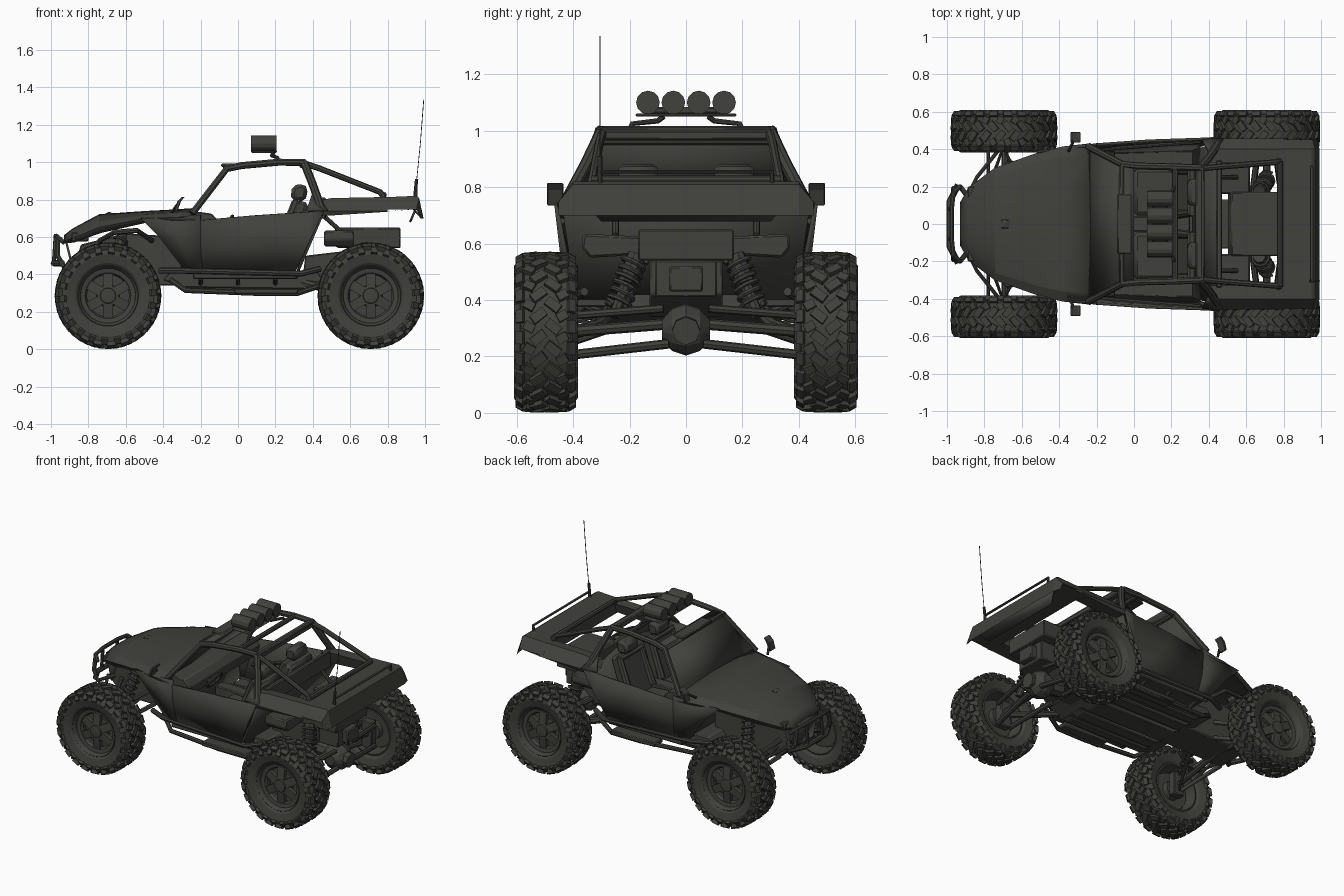
import bpy, bmesh, math
from mathutils import Matrix, Vector

mat = bpy.data.materials.new("dark olive grey")
mat.diffuse_color = (0.052, 0.052, 0.045, 1)


def finish(name, me, mirror=False, thick=0, bevel=0):
    me.materials.append(mat)
    ob = bpy.data.objects.new(name, me)
    bpy.context.collection.objects.link(ob)
    if mirror:
        m = ob.modifiers.new("mirror", 'MIRROR')
        m.use_axis = (False, True, False)
        m.merge_threshold = 0.0005
    if thick:
        s = ob.modifiers.new("thickness", 'SOLIDIFY')
        s.thickness, s.offset = thick, 0
    if bevel:
        b = ob.modifiers.new("bevel", 'BEVEL')
        b.width, b.segments = bevel, 1
    return ob


def mesh(name, verts, faces, **kw):
    bm = bmesh.new()
    vs = [bm.verts.new(v) for v in verts]
    for f in faces:
        bm.faces.new([vs[i] for i in f])
    bmesh.ops.remove_doubles(bm, verts=bm.verts, dist=0.0003)
    bmesh.ops.recalc_face_normals(bm, faces=bm.faces)
    me = bpy.data.meshes.new(name)
    bm.to_mesh(me)
    bm.free()
    return finish(name, me, **kw)


def grid(name, rows, **kw):
    n = len(rows[0])
    faces = [(i*n+j, i*n+j+1, (i+1)*n+j+1, (i+1)*n+j) for i in range(len(rows)-1) for j in range(n-1)]
    return mesh(name, [p for r in rows for p in r], faces, **kw)


def panel(name, pts, thick=0.012, mirror=True):
    return mesh(name, pts, [range(len(pts))], thick=thick, mirror=mirror)


def prism(name, prof, y0, y1, mirror=False, bevel=0.006):
    n = len(prof)
    v = [(x, y, z) for y in (y0, y1) for x, z in prof]
    f = [range(n), range(n, 2*n)] + [(i, (i+1) % n, n+(i+1) % n, n+i) for i in range(n)]
    return mesh(name, v, f, mirror=mirror, bevel=bevel)


def box(name, x0, x1, y0, y1, z0, z1, mirror=False, bevel=0.006):
    return prism(name, [(x0, z0), (x1, z0), (x1, z1), (x0, z1)], y0, y1, mirror, bevel)


def tube(name, pts, r, mirror=True, res=2, closed=False):
    cu = bpy.data.curves.new(name, 'CURVE')
    cu.dimensions, cu.bevel_depth, cu.bevel_resolution, cu.use_fill_caps = '3D', r, res, True
    sp = cu.splines.new('POLY')
    sp.points.add(len(pts)-1)
    for p, q in zip(sp.points, pts):
        p.co = (*q, 1)
    sp.use_cyclic_u = closed
    tmp = bpy.data.objects.new(name, cu)
    bpy.context.collection.objects.link(tmp)
    me = bpy.data.meshes.new_from_object(tmp.evaluated_get(bpy.context.evaluated_depsgraph_get()))
    bpy.data.objects.remove(tmp)
    me.materials.clear()
    return finish(name, me, mirror=mirror)


def shock(name, a, b, r):
    a, b = Vector(a), Vector(b)
    d = b-a
    u = d.orthogonal().normalized()
    w = d.normalized().cross(u)
    tube(name+"_rod", [a, b], r*0.5)
    tube(name+"_reservoir", [a+d*0.55, b], r*0.8)
    tube(name+"_spring", [a+d*(0.15+0.8*i/70)+(u*math.cos(i*0.6)+w*math.sin(i*0.6))*r for i in range(71)], 0.009, res=1)


# wheels: tyre, tread blocks, rim and spokes, shared by four corners
def lathe(name, prof, n=40):
    return grid(name, [[(r*math.sin(a), y, r*math.cos(a)) for y, r in prof]
                       for a in (2*math.pi*i/n for i in range(n+1))])


parts = [lathe("tyre", [(-.075, .150), (-.095, .175), (-.107, .22), (-.100, .252), (-.08, .266), (0, .27),
                        (.08, .266), (.100, .252), (.107, .22), (.095, .175), (.075, .150)]),
         lathe("rim", [(-.08, .165), (-.085, .150), (.03, .140), (.075, .150), (.088, .160), (.08, .168)]),
         lathe("rim_ring", [(.06, .150), (.055, .122), (.035, .112), (.03, .150)]),
         lathe("hub", [(-.06, 0), (-.06, .06), (.03, .065), (.05, .045), (.07, .04), (.075, .0)], 16),
         lathe("brake_disc", [(-.02, 0), (-.02, .125), (-.005, .125), (-.005, 0)], 28)]


def blocks(name, mats):
    bm = bmesh.new()
    for m in mats:
        bmesh.ops.create_cube(bm, size=1, matrix=m)
    me = bpy.data.meshes.new(name)
    bm.to_mesh(me)
    bm.free()
    parts.append(finish(name, me))


T, R, D = Matrix.Translation, Matrix.Rotation, Matrix.Diagonal
tread, spokes = [], []
for i in range(22):
    for s in (-1, 1):
        a = 2*math.pi*(i+0.25*s)/22
        ry = R(a, 4, 'Y')
        tread.append(ry @ T((0, s*.027, .270)) @ R(s*.65, 4, 'Z') @ D((.034, .058, .028, 1)))
        tread.append(R(a+.14, 4, 'Y') @ T((0, s*.062, .270)) @ R(-s*.5, 4, 'Z') @ D((.032, .040, .024, 1)))
        tread.append(ry @ T((0, s*.092, .258)) @ R(-s*.5, 4, 'X') @ D((.046, .030, .034, 1)))
        tread.append(R(a+.14, 4, 'Y') @ T((0, s*.102, .242)) @ R(-s*.9, 4, 'X') @ D((.034, .036, .016, 1)))
for i in range(6):
    spokes.append(R(math.pi*i/3, 4, 'Y') @ T((0, .04, .09)) @ R(.12, 4, 'X') @ D((.052, .028, .115, 1)))
blocks("tread_blocks", tread)
blocks("spokes", spokes)
for x in (-.695, .710):
    for s in (1, -1):
        for p in parts:
            o = p if (x < 0 and s == 1) else p.copy()
            if o is not p:
                bpy.context.collection.objects.link(o)
            o.location = (x, s*.497, .286)
            o.scale = (1, .95, 1)
            o.rotation_euler = (0, 0, 0 if s == 1 else math.pi)

# hood
rows = []
for x, zc, ze, zb, w in [(-.925, .605, .59, .57, .11), (-.88, .64, .61, .575, .19), (-.74, .715, .675, .625, .295),
                         (-.50, .732, .712, .68, .38), (-.38, .738, .722, .68, .408), (-.23, .748, .735, .67, .425)]:
    rows.append([(x, 0, zc), (x, w*.5, zc-.004), (x, w*.88, ze), (x, w, (ze+zb)/2), (x+.01, w*.97, zb)])
grid("hood", rows, mirror=True, thick=.014)
prism("hood_scoop", [(-.74, .71), (-.69, .735), (-.65, .72)], -.025, .025)
panel("grille", [(-.925, -.11, .60), (-.925, .11, .60), (-.88, .12, .42), (-.88, -.12, .42)], mirror=False)
box("headlight", -.89, -.80, .10, .20, .575, .625, True)
# front fender behind the wheel, and cowl
grid("front_fender", [[(-.52, .385, .70), (-.35, .405, .705), (-.20, .425, .72)],
                      [(-.42, .39, .60), (-.32, .405, .60), (-.20, .42, .57)],
                      [(-.29, .375, .43), (-.25, .38, .42), (-.19, .39, .42)]], mirror=True, thick=.014)
panel("firewall", [(-.30, 0, .72), (-.30, .39, .70), (-.25, .375, .42), (-.25, 0, .36)])
# doors and rear bulkhead
A, B, C, E = (-.20, .425, .69), (.08, .445, .715), (.38, .455, .735), (.46, .46, .74)
mesh("door", [A, B, C, E, (-.20, .415, .55), (.15, .435, .57), (.37, .44, .56), (-.22, .385, .43), (.10, .39, .41), (.30, .395, .40)],
     [(0, 4, 5, 1), (1, 5, 6, 2), (2, 6, 3), (4, 7, 8, 5), (5, 8, 9, 6), (6, 9, 3)], mirror=True, thick=.014)
panel("rear_bulkhead", [(.44, 0, .78), (.46, .44, .74), (.31, .39, .39), (.31, 0, .39)])
tube("door_bar", [(-.17, .40, .52), (.15, .425, .62), (.36, .44, .68)], .011)
# windshield and roof edge
panel("windshield", [(-.235, -.40, .742), (-.235, .40, .742), (-.06, .315, .967), (-.06, -.315, .967)], mirror=False)
panel("roof_visor", [(-.08, -.31, .97), (-.08, .31, .97), (.0, .305, .98), (.0, -.305, .98)], mirror=False)
box("visor_strip", -.09, -.01, -.16, .16, .975, .992)
# roll cage
tube("front_pillar_and_roof_rail", [(-.245, .415, .725), (-.06, .318, .965), (.02, .31, .982), (.22, .305, 1.0), (.36, .30, .998)], .019)
tube("middle_pillar", [(.355, .30, .995), (.40, .355, .88), (.45, .43, .74)], .022)
panel("pillar_base", [(.365, .45, .74), (.40, .38, .84), (.44, .39, .80), (.48, .455, .74)])
tube("rear_stay", [(.35, .295, .995), (.44, .305, .965), (.76, .33, .84), (.78, .335, .81)], .016)
for x, y, z in [(-.06, .315, .966), (.22, .305, 1.0), (.36, .30, .995), (.78, .335, .825)]:
    tube("cage_crossbar", [(x, -y, z), (x, y, z)], .016, False)
box("rear_roof_band", .33, .375, -.29, .29, .968, 1.008)
# rear side panels, tail and open cargo bed
grid("rear_side_panel", [[(x, .33, t-.005), (x, .40, t), (x+d, .458, .738), (x+d, .45, b), (x, .35, b+.01), (x, .33, t-.005)]
                         for x, t, b, d in [(.40, .79, .715, .0), (.50, .808, .715, .0), (.80, .814, .735, .0)]], mirror=True)
tail = [(.775, .812), (.95, .82), (.968, .81), (.992, .70), (.945, .748), (.775, .735)]
grid("tail", [[(.775+(x-.775)*k, y, z if y < .42 else min(z, .748)) for x, z in tail+tail[:1]]
              for y, k in [(0, 1), (.40, 1), (.452, .93)]], mirror=True)
panel("tail_skirt", [(.95, -.36, .75), (.95, .36, .75), (.92, .30, .68), (.92, -.30, .68)], mirror=False)
tube("tail_rail", [(.95, .305, .81), (.95, .305, .855), (.95, -.305, .855), (.95, -.305, .81)], .009, False)
box("bed_front_wall", .44, .47, -.34, .34, .70, .81)
# muffler and rear boxes
prism("muffler", [(.50, .56), (.52, .65), (.87, .65), (.87, .54), (.54, .54)], -.17, .17)
mesh("rear_side_box", [(x, y, z) for x in (.46, .62) for y, z in [(.16, .56), (.34, .55), (.37, .585), (.365, .635), (.16, .625)]],
     [range(5), range(5, 10)] + [(i, (i+1) % 5, 5+(i+1) % 5, 5+i) for i in range(5)], mirror=True, bevel=.008)
box("rear_frame_box", .60, .84, -.11, .11, .41, .54)
box("rear_hitch", .80, .88, -.06, .06, .43, .52)
tube("bed_strut", [(.45, .25, .72), (.55, .25, .63)], .012)
# chassis
prism("floor_pan", [(-.40, .37), (-.30, .33), (.36, .32), (.46, .37), (.42, .42), (-.36, .42)], -.28, .28)
for y0, y1, z in ((.0, .07, .30), (.10, .18, .305), (.21, .27, .31)):
    prism("skid_plate", [(-.34, .35), (-.26, z), (.32, z), (.42, .35)], y0, y1, True)
box("side_floor", -.24, .32, .28, .39, .375, .42, True)
prism("front_chassis", [(-.88, .42), (-.80, .34), (-.30, .34), (-.30, .60), (-.60, .62), (-.84, .56)], -.12, .12)
prism("rear_chassis", [(.34, .34), (.60, .34), (.70, .42), (.70, .54), (.36, .50)], -.13, .13)
tube("rocker_tube", [(-.42, .33, .42), (-.30, .385, .42), (.34, .40, .405), (.44, .36, .43)], .016)
tube("side_step", [(-.36, .28, .37), (-.28, .33, .315), (.10, .35, .30), (.32, .35, .30), (.44, .30, .34)], .015)
box("step_plate", -.02, .32, .28, .37, .295, .325, True)
for x in (-.2, .0, .2):
    tube("step_bracket", [(x, .27, .35), (x, .36, .38)], .012)
# front suspension
for z0, z1 in ((.35, .25), (.46, .36)):
    tube("front_arm", [(-.80, .12, z0), (-.70, .41, z1), (-.55, .12, z0)], .015)
tube("front_axle", [(-.69, 0, .36), (-.69, .45, .285)], .018)
tube("tie_rod", [(-.78, .08, .42), (-.78, .40, .32)], .009)
tube("front_radius_rod", [(-.90, .13, .46), (-.84, .25, .42), (-.72, .40, .36)], .010)
shock("front_shock", (-.68, .32, .30), (-.62, .20, .62), .036)
tube("shock_tower", [(-.74, .13, .58), (-.66, .24, .625), (-.54, .24, .635), (-.46, .13, .58)], .014)
box("knuckle", -.73, -.65, .385, .44, .22, .38, True)
# rear suspension and differential
lathe("differential", [(-.085, 0), (-.085, .035), (-.05, .075), (0, .092), (.05, .075), (.085, .035), (.085, 0)], 14).location = (.76, 0, .295)
tube("differential_snout", [(.60, 0, .32), (.86, 0, .29)], .05, False)
tube("rear_axle", [(.71, 0, .32), (.71, .45, .285)], .02)
for x in (.62, .80):
    tube("rear_lower_arm", [(x, .06, .245), (.71+(x-.71)*.5, .41, .205)], .017)
    tube("rear_upper_arm", [(x, .08, .37), (.71+(x-.71)*.5, .41, .345)], .015)
tube("trailing_arm", [(.34, .26, .36), (.52, .31, .31), (.70, .40, .28)], .022)
shock("rear_shock", (.72, .255, .34), (.67, .175, .56), .042)
box("rear_knuckle", .67, .75, .385, .44, .19, .37, True)
# front bumper
tube("bumper_hoop", [(-.86, .11, .46), (-.93, .20, .44), (-.965, .19, .50), (-.965, .17, .60)], .014)
tube("bumper_bar", [(-.94, .21, .46), (-.985, .12, .46), (-.985, -.12, .46), (-.94, -.21, .46)], .017, False)
tube("bumper_top_bar", [(-.93, .20, .57), (-.965, .17, .60), (-.975, .08, .605), (-.975, -.08, .605), (-.965, -.17, .60), (-.93, -.20, .57)], .013, False)
tube("bumper_upright", [(-.985, .08, .45), (-.975, .08, .605)], .011)
# seats and cockpit
for s in (-1, 1):
    def seat(name, prof, w):
        prism(name, prof, s*.17-w, s*.17+w, bevel=.018)
    seat("seat_cushion", [(.0, .43), (.24, .43), (.26, .53), (.0, .55)], .125)
    seat("seat_back", [(.20, .50), (.28, .48), (.38, .78), (.31, .80)], .125)
    seat("headrest", [(.28, .80), (.36, .79), (.375, .86), (.35, .885), (.29, .875)], .07)
    tube("seat_bolster", [(.22, s*.17-.12, .55), (.31, s*.17-.11, .78), (.31, s*.17+.11, .78), (.22, s*.17+.12, .55)], .026, False)
prism("dashboard", [(-.25, .74), (-.14, .725), (-.10, .68), (-.13, .60), (-.27, .58)], -.39, .39)
box("centre_console", -.15, .30, -.04, .04, .41, .55)
wheel = [Vector((-.06, -.17, .665)) + Vector((.03*math.sin(t), .065*math.cos(t), .045*math.sin(t))) for t in (i*math.pi/10 for i in range(20))]
tube("steering_wheel", wheel, .010, False, closed=True)
tube("steering_column", [(-.14, -.17, .64), (-.06, -.17, .665)], .014, False)
# roof light bar
for y in (-.135, -.045, .045, .135):
    tube("roof_lamp", [(.07, y, 1.10), (.12, y, 1.10), (.205, y, 1.10)], .042, False, 4)
box("lamp_mount", .10, .18, -.14, .14, 1.06, 1.085)
box("lamp_plate", .07, .21, -.18, .18, 1.05, 1.062)
tube("lamp_leg", [(.19, .08, 1.05), (.18, .10, 1.035), (.21, .19, 1.025), (.22, .20, 1.0)], .010)
# mirrors
tube("mirror_arm", [(-.35, .39, .735), (-.33, .43, .765), (-.32, .46, .775)], .008)
prism("mirror", [(-.34, .735), (-.325, .735), (-.305, .79), (-.285, .815), (-.30, .815), (-.325, .79)], .435, .492, True, .003)
# antenna
tube("antenna_base", [(.945, -.305, .81), (.955, -.305, .91)], .009, False)
tube("antenna", [(.955, -.305, .90), (.975, -.305, 1.1), (.993, -.305, 1.335)], .0022, False, 1)

# smooth the round parts, keep body creases crisp
bpy.ops.object.select_all(action='SELECT')
bpy.context.view_layer.objects.active = parts[0]
bpy.ops.object.shade_smooth_by_angle(angle=math.radians(16))
